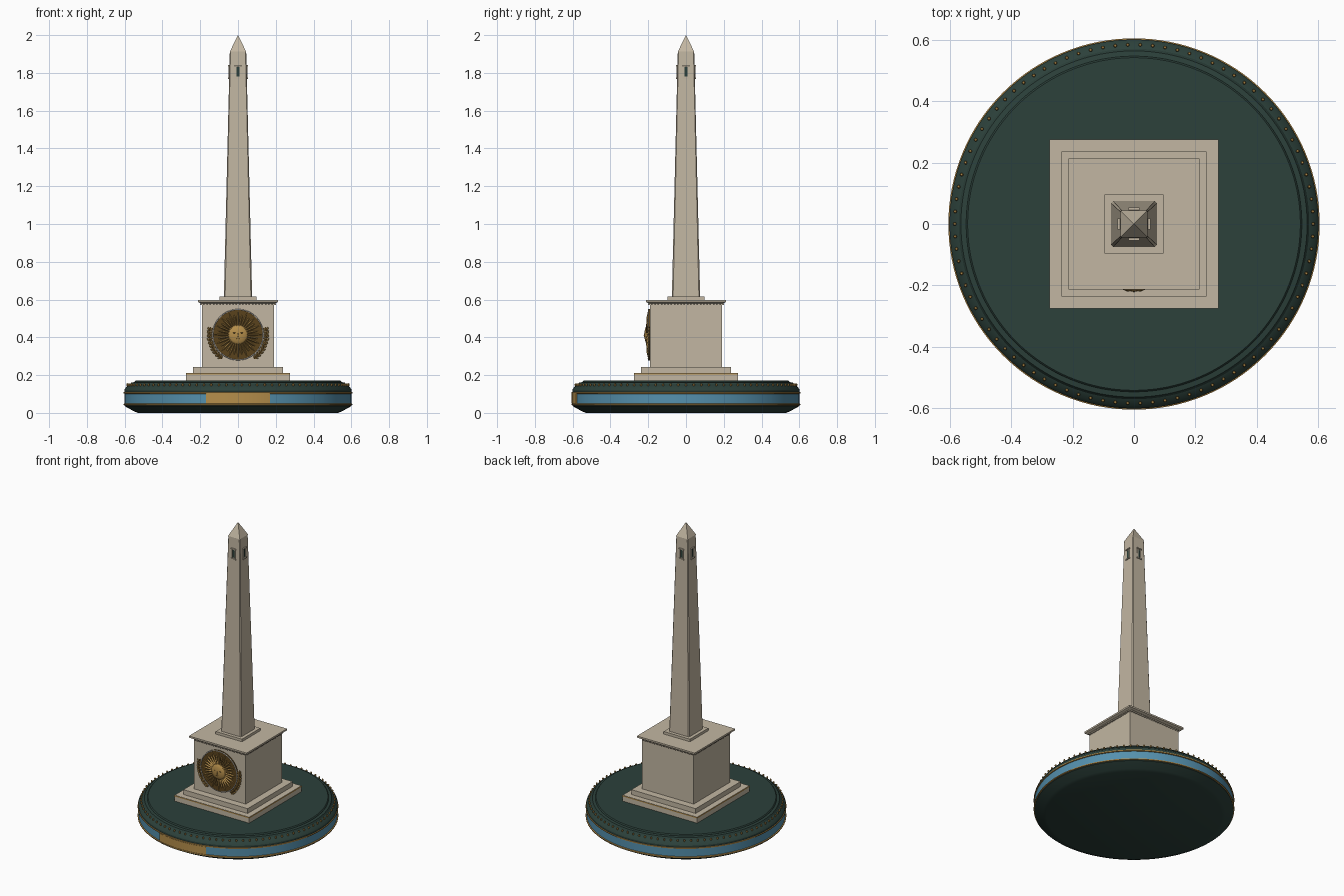
import bpy, bmesh
from math import sin, cos, pi, sqrt, radians, asin
from mathutils import Matrix, Vector

cube = bpy.data.objects.get("Cube")
if cube:
    bpy.data.objects.remove(cube)


def material(name, rgb):
    m = bpy.data.materials.new(name)
    m.use_nodes = True
    m.diffuse_color = (*rgb, 1)
    m.node_tree.nodes["Principled BSDF"].inputs["Base Color"].default_value = (*rgb, 1)
    return m


STONE = material("pale stone", (0.54, 0.47, 0.36))
GREEN = material("dark green", (0.025, 0.052, 0.043))
BLUE = material("sky blue", (0.09, 0.28, 0.42))
GOLD = material("gold", (0.46, 0.27, 0.07))
BRONZE = material("dark bronze", (0.10, 0.055, 0.012))


def finish(name, bm, mats, smooth=False):
    bmesh.ops.remove_doubles(bm, verts=bm.verts, dist=1e-5)
    bmesh.ops.recalc_face_normals(bm, faces=bm.faces)
    me = bpy.data.meshes.new(name)
    bm.to_mesh(me)
    bm.free()
    ob = bpy.data.objects.new(name, me)
    bpy.context.collection.objects.link(ob)
    for m in mats:
        me.materials.append(m)
    if smooth:
        bpy.ops.object.select_all(action='DESELECT')
        ob.select_set(True)
        bpy.context.view_layer.objects.active = ob
        bpy.ops.object.shade_smooth_by_angle(angle=radians(30))
    return ob


def loft(name, section, profile, mat, smooth=False):
    """Stack scaled copies of a section along z and skin them."""
    bm = bmesh.new()
    rings = [[bm.verts.new((x * r, y * r, z)) for x, y in section] for r, z in profile]
    n = len(section)
    for a, b in zip(rings, rings[1:]):
        for i in range(n):
            j = (i + 1) % n
            bm.faces.new((a[i], a[j], b[j], b[i]))
    bm.faces.new(rings[0][::-1])
    if profile[-1][0] > 0.001:
        bm.faces.new(rings[-1])
    return finish(name, bm, [mat], smooth)


def add_box(bm, centre, size, turn=Matrix()):
    bmesh.ops.create_cube(bm, size=1, matrix=turn @ Matrix.Translation(centre)
                          @ Matrix.Diagonal((*size, 1)))


def add_ball(bm, centre, size, turn=Matrix(), tilt=Matrix(), u=10, v=6):
    bmesh.ops.create_uvsphere(bm, u_segments=u, v_segments=v, radius=1,
                              matrix=turn @ Matrix.Translation(centre) @ tilt
                              @ Matrix.Diagonal((*size, 1)))


SEG = 128
circle = [(cos(2 * pi * i / SEG), sin(2 * pi * i / SEG)) for i in range(SEG)]
square = [(-1, -1), (1, -1), (1, 1), (-1, 1)]
c = 0.91
chamfered = [(-c, -1), (c, -1), (1, -c), (1, c), (c, 1), (-c, 1), (-1, c), (-1, -c)]
quarter = [Matrix.Rotation(k * pi / 2, 4, 'Z') for k in range(4)]

# Round base
loft("base_foot", circle, [(0.53, 0), (0.55, 0.008), (0.6, 0.036), (0.6, 0.042)], GREEN, True)
loft("base_band", circle, [(0.6, 0.04), (0.6, 0.108)], BLUE, True)
for name, z in (("lower_gold_ring", 0.045), ("upper_gold_ring", 0.106)):
    loft(name, circle, [(0.6, z - 0.005), (0.606, z - 0.003), (0.606, z + 0.003),
                        (0.6, z + 0.005)], GOLD, True)
loft("base_top", circle, [(0.602, 0.11), (0.602, 0.122), (0.592, 0.138), (0.572, 0.149),
                          (0.57, 0.153), (0.565, 0.16), (0.548, 0.163), (0.547, 0.167),
                          (0.543, 0.171)], GREEN, True)

# Gold beads around the rim
bm = bmesh.new()
for i in range(90):
    add_ball(bm, (0.585, 0, 0.149), (0.006, 0.006, 0.008),
             Matrix.Rotation(2 * pi * i / 90, 4, 'Z'), u=8, v=5)
finish("rim_beads", bm, [GOLD], True)

# Curved plate on the front of the band
bm = bmesh.new()
half = asin(0.17 / 0.606)
cols = []
for i in range(17):
    a = -pi / 2 - half + 2 * half * i / 16
    cols.append([bm.verts.new((r * cos(a), r * sin(a), z))
                 for r, z in ((0.599, 0.05), (0.606, 0.05), (0.606, 0.102), (0.599, 0.102))])
for a, b in zip(cols, cols[1:]):
    for k in range(4):
        bm.faces.new((a[k], b[k], b[(k + 1) % 4], a[(k + 1) % 4]))
bm.faces.new(cols[0])
bm.faces.new(cols[-1])
finish("front_plate", bm, [GOLD], True)

# Stepped pedestal
loft("lower_step", square, [(0.275, 0.168), (0.275, 0.211)], STONE)
loft("step_gold_line", square, [(0.2765, 0.203), (0.2765, 0.209)], GOLD)
loft("upper_step", square, [(0.237, 0.21), (0.237, 0.243)], STONE)
loft("pedestal_block", square, [(0.19, 0.24), (0.19, 0.582)], STONE)
loft("cornice", square, [(0.192, 0.578), (0.204, 0.583), (0.213, 0.587), (0.213, 0.598)], STONE)
loft("shaft_footing", square, [(0.097, 0.596), (0.097, 0.615)], STONE)

bm = bmesh.new()
for q in quarter:
    for i in range(22):
        add_box(bm, ((i - 10.5) * 0.0172, -0.194, 0.575), (0.008, 0.012, 0.009), q)
finish("cornice_dentils", bm, [STONE])

# Tapering shaft with pointed cap
loft("shaft", chamfered, [(0.075, 0.613), (0.0435, 1.91)], STONE)
loft("pointed_cap", square, [(0.0435, 1.908), (0.0435, 1.912), (0, 2.0)], STONE)

# Windows near the top, one on each face
panes, frames = bmesh.new(), bmesh.new()
for q in quarter:
    add_box(panes, (0, -0.043, 1.805), (0.015, 0.0085, 0.05), q)
    for z in (1.772, 1.838):
        add_box(frames, (0, -0.047, z), (0.036, 0.013, 0.007), q)
    for x in (-0.0105, 0.0105):
        add_box(frames, (x, -0.045, 1.805), (0.005, 0.009, 0.064), q)
finish("window_panes", panes, [GREEN])
finish("window_frames", frames, [STONE])

# Sun medallion: every piece is made around its centre on the front of the block
hub = Matrix.Translation((0, -0.19, 0.414))
facing = hub @ Matrix.Rotation(pi / 2, 4, 'X')
disc = loft("sun_disc", circle[::2], [(0.136, -0.002), (0.136, 0.008), (0.131, 0.011)], BRONZE, True)
disc.matrix_world = facing
bm = bmesh.new()
bmesh.ops.create_circle(bm, segments=64, radius=0.133)
rim = finish("sun_rim", bm, [GOLD])
bpy.context.view_layer.objects.active = rim
rim.select_set(True)
bpy.ops.object.convert(target='CURVE')
rim = bpy.context.object
rim.data.bevel_depth = 0.0028
rim.data.bevel_resolution = 1
rim.matrix_world = facing @ Matrix.Translation((0, 0, 0.01))

# Rays: pointed ridges, long and short in turn
bm = bmesh.new()
for i in range(32):
    turn = facing @ Matrix.Rotation(2 * pi * i / 32, 4, 'Z')
    tip = 0.13 if i % 2 == 0 else 0.11
    pts = [(0.048, -0.0045, 0.01), (0.048, 0.0045, 0.01), (0.095, 0.0055, 0.01),
           (tip, 0, 0.01), (0.095, -0.0055, 0.01), (0.048, 0, 0.021), (0.095, 0, 0.018)]
    v = [bm.verts.new(turn @ Vector(p)) for p in pts]
    for f in ((0, 5, 1), (1, 5, 6, 2), (2, 6, 3), (3, 6, 4), (4, 6, 5, 0)):
        bm.faces.new([v[k] for k in f])
finish("sun_rays", bm, [GOLD])

# Face with closed eyes, nose and mouth
bm = bmesh.new()
add_ball(bm, (0, 0, 0.01), (0.054, 0.054, 0.02), facing, u=32, v=16)
add_ball(bm, (0, -0.003, 0.028), (0.004, 0.011, 0.006), facing)
finish("sun_face", bm, [GOLD], True)
bm = bmesh.new()
for s in (-1, 1):
    add_ball(bm, (s * 0.019, 0.009, 0.0275), (0.009, 0.002, 0.0025), facing)
add_ball(bm, (0, -0.022, 0.028), (0.011, 0.002, 0.0025), facing)
finish("sun_eyes_and_mouth", bm, [BRONZE], True)

# Laurel sprays on both sides
leaves, stems = bmesh.new(), bmesh.new()
for s in (-1, 1):
    for i in range(10):
        a = radians(-52 + i * 7)
        for r, lean in ((0.143, 0.45), (0.159, -0.45)):
            ang = a if s > 0 else pi - a
            pos = (r * cos(ang), r * sin(ang), 0.008)
            tilt = Matrix.Rotation(ang + s * lean, 4, 'Z')
            add_ball(leaves, pos, (0.0045, 0.0115, 0.005), facing, tilt, u=8, v=5)
        add_ball(stems, (0.151 * cos(ang), 0.151 * sin(ang), 0.003), (0.006, 0.014, 0.004),
                 facing, Matrix.Rotation(ang, 4, 'Z'), u=8, v=5)
finish("laurel_leaves", leaves, [GOLD], True)
finish("laurel_stems", stems, [BRONZE], True)
